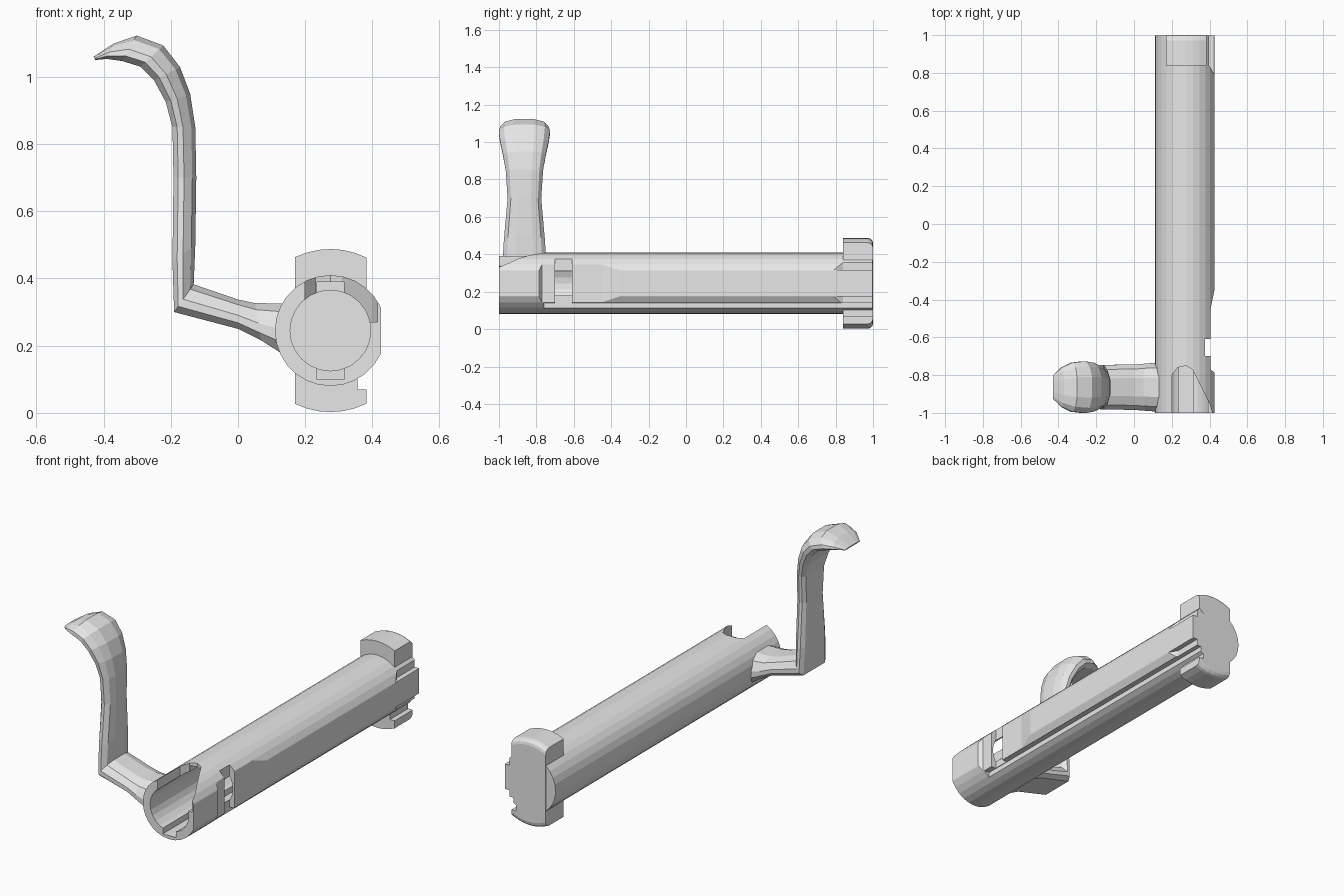
import bpy, bmesh, math
from mathutils import Matrix, Vector

if "Cube" in bpy.data.objects:
    bpy.data.objects.remove(bpy.data.objects["Cube"], do_unlink=True)

steel = bpy.data.materials.new("light_grey_steel")
steel.use_nodes = True
grey = (0.8, 0.8, 0.8, 1.0)
steel.diffuse_color = grey
steel.node_tree.nodes["Principled BSDF"].inputs["Base Color"].default_value = grey

AXIS_X, AXIS_Z = 0.275, 0.245
BODY_RADIUS, BORE_RADIUS = 0.165, 0.12


def make_object(name, bm):
    """Turn a bmesh into a linked object with outward normals."""
    bmesh.ops.recalc_face_normals(bm, faces=bm.faces)
    mesh = bpy.data.meshes.new(name)
    bm.to_mesh(mesh)
    bm.free()
    mesh.materials.append(steel)
    obj = bpy.data.objects.new(name, mesh)
    bpy.context.collection.objects.link(obj)
    return obj


def rod(name, radius, start, end, sides):
    """Cylinder lying along the bolt axis."""
    bm = bmesh.new()
    place = Matrix.Translation((AXIS_X, (start + end) / 2, AXIS_Z)) @ Matrix.Rotation(math.pi / 2, 4, "X")
    bmesh.ops.create_cone(bm, cap_ends=True, segments=sides, radius1=radius,
                          radius2=radius, depth=end - start, matrix=place)
    return make_object(name, bm)


def prism(points, direction):
    """Extrude a closed outline along a direction."""
    bm = bmesh.new()
    face = bm.faces.new([bm.verts.new(p) for p in points])
    result = bmesh.ops.extrude_face_region(bm, geom=[face])
    moved = [v for v in result["geom"] if isinstance(v, bmesh.types.BMVert)]
    bmesh.ops.translate(bm, verts=moved, vec=direction)
    return bm


def box_cutter(name, x, y, z):
    outline = [(x[0], y[0], z[0]), (x[1], y[0], z[0]), (x[1], y[1], z[0]), (x[0], y[1], z[0])]
    return make_object(name, prism(outline, Vector((0, 0, z[1] - z[0]))))


def plan_cutter(name, outline, bottom, top):
    points = [(x, y, bottom) for x, y in outline]
    return make_object(name, prism(points, Vector((0, 0, top - bottom))))


def cut(target, cutter):
    """Subtract a cutter for good, then delete it."""
    cutter.hide_render = True
    mod = target.modifiers.new("cut", "BOOLEAN")
    mod.operation = "DIFFERENCE"
    mod.solver = "EXACT"
    mod.object = cutter
    bpy.context.view_layer.objects.active = target
    bpy.ops.object.modifier_apply(modifier=mod.name)
    bpy.data.objects.remove(cutter, do_unlink=True)


# Hollow body with a closed rear end
body = rod("bolt_body", BODY_RADIUS, -1.0, 0.998, 28)
cut(body, rod("bore", BORE_RADIUS, -1.2, 0.8, 24))
# Keyways above and below the bore
cut(body, box_cutter("keyways", (0.235, 0.315), (-1.2, 0.79), (0.1, 0.39)))
# Flattened side
cut(body, box_cutter("side_flat", (0.425, 0.6), (-1.2, 1.2), (0, 0.5)))
# Shallow recess with a sloped end, and the slot inside it
cut(body, plan_cutter("side_recess", [(0.405, -0.77), (0.405, -0.45), (0.43, -0.33),
                                      (0.5, -0.33), (0.5, -0.79), (0.43, -0.79)], 0.05, 0.45))
cut(body, box_cutter("side_slot", (0.375, 0.5), (-0.7, -0.61), (0.05, 0.45)))
# Long groove low on the side
cut(body, box_cutter("long_groove", (0.372, 0.5), (-0.76, 1.1), (0.1, 0.14)))
# Steps beside the rear tab
for low, high in ((0.315, 0.37), (0.12, 0.175)):
    cut(body, plan_cutter("tab_step", [(0.43, 0.78), (0.397, 0.84), (0.397, 1.1), (0.5, 1.1), (0.5, 0.78)], low, high))
# Curved cam notch in the upper front wall
cut(body, plan_cutter("cam_notch", [(0.2, -1.1), (0.2, -0.8), (0.23, -0.76), (0.275, -0.75),
                                    (0.31, -0.77), (0.35, -0.85), (0.4, -0.95), (0.415, -1.0),
                                    (0.45, -1.1)], 0.27, 0.6))

# Locking lugs at the rear, arched above and below
LUG_RADIUS, LUG_LEFT, LUG_RIGHT = 0.2425, 0.17, 0.383
STEPS = 6
arch = []
for i in range(STEPS + 1):
    x = LUG_LEFT + (LUG_RIGHT - LUG_LEFT) * i / STEPS
    arch.append((x, math.sqrt(LUG_RADIUS ** 2 - (x - AXIS_X) ** 2)))
outline = [(x, 0.84, AXIS_Z + h) for x, h in arch]
outline += [(x, 0.84, z) for x, z in ((LUG_RIGHT, 0.37), (0.355, 0.35), (0.355, 0.07), (LUG_RIGHT, 0.07))]
outline += [(x, 0.84, AXIS_Z - h) for x, h in reversed(arch)]
bm = prism(outline, Vector((0, 0.16, 0)))
rounded = [e for e in bm.edges
           if all(v.co.y > 0.99 and abs(v.co.z - AXIS_Z) > 0.2 for v in e.verts)
           and abs(e.verts[0].co.x - e.verts[1].co.x) > 0.001
           and abs(sum(v.co.z for v in e.verts) / 2 - AXIS_Z) > 0.21]
bmesh.ops.bevel(bm, geom=rounded, offset=0.028, segments=3, profile=0.5, affect="EDGES")
make_object("locking_lugs", bm)

# Handle: each station is outer x, z, inner x, z and half width
stations = [
    (0.15, 0.33, 0.125, 0.18, 0.13),
    (0.05, 0.33, 0.07, 0.215, 0.125),
    (0, 0.34, 0, 0.25, 0.12),
    (-0.13, 0.385, -0.19, 0.3, 0.118),
    (-0.125, 0.5, -0.195, 0.45, 0.11),
    (-0.122, 0.7, -0.192, 0.7, 0.09),
    (-0.125, 0.85, -0.195, 0.85, 0.1),
    (-0.14, 0.95, -0.215, 0.925, 0.115),
    (-0.17, 1.03, -0.25, 0.99, 0.13),
    (-0.22, 1.095, -0.29, 1.03, 0.137),
    (-0.3, 1.125, -0.345, 1.047, 0.13),
    (-0.37, 1.1, -0.39, 1.053, 0.105),
    (-0.43, 1.06, -0.425, 1.05, 0.065),
]
# Half section: sideways and inner-to-outer fractions, domed on the outer side
half = [(0.8, 0), (1, 0.2), (1, 0.45), (0.8, 0.8), (0.4, 0.97)]
section = half + [(-w, t) for w, t in reversed(half)]
HANDLE_Y = -0.864
bm = bmesh.new()
rings = []
for ox, oz, ix, iz, width in stations:
    outer, inner = Vector((ox, HANDLE_Y, oz)), Vector((ix, HANDLE_Y, iz))
    rings.append([bm.verts.new(inner.lerp(outer, t) + Vector((0, w * width, 0))) for w, t in section])
count = len(section)
for a, b in zip(rings, rings[1:]):
    for i in range(count):
        j = (i + 1) % count
        bm.faces.new((a[i], a[j], b[j], b[i]))
bm.faces.new(rings[0])
bm.faces.new(rings[-1])
make_object("bolt_handle", bm)
